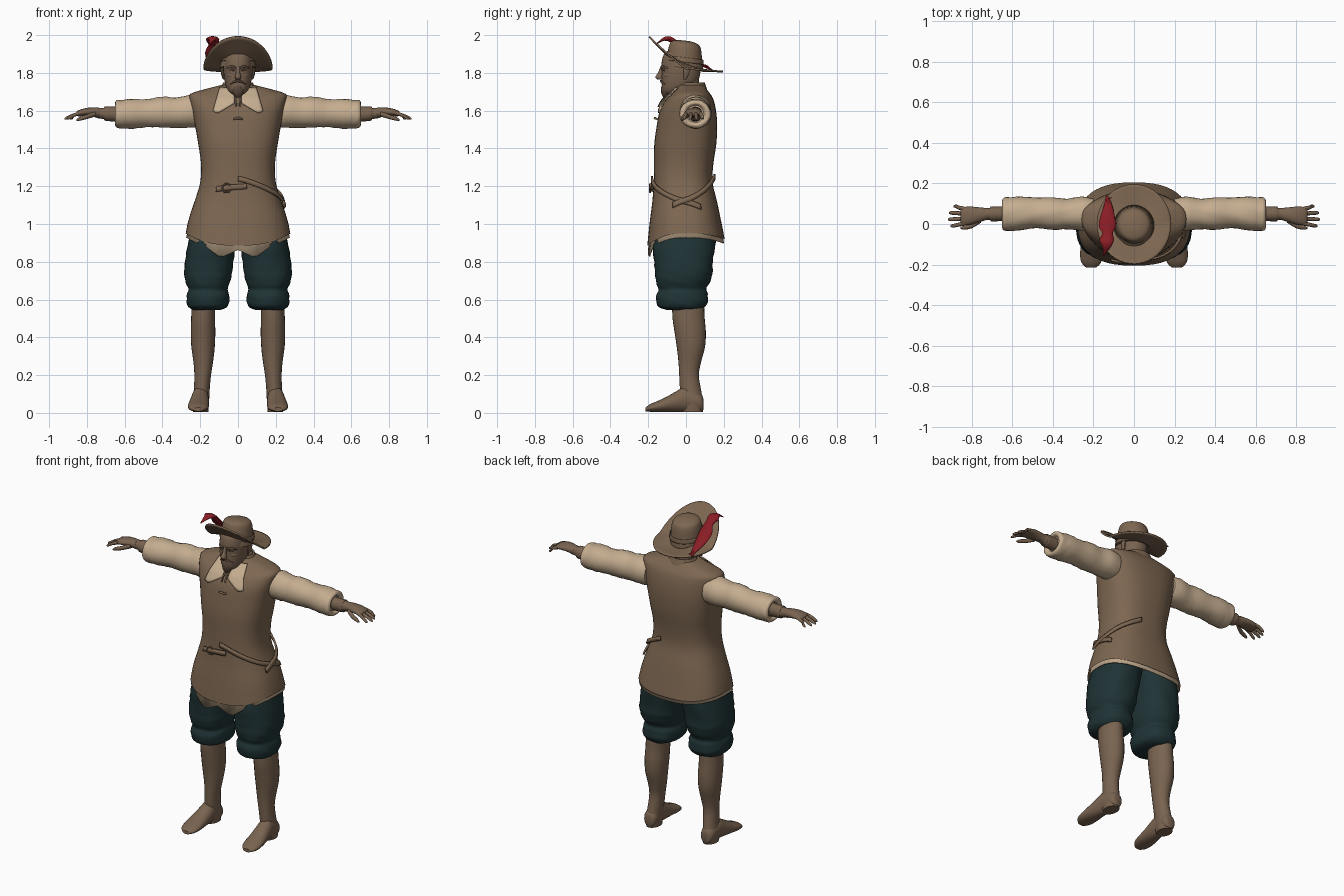
import bpy, bmesh, math
from math import sin, cos, pi, radians


def material(name, rgb):
    m = bpy.data.materials.new(name)
    m.diffuse_color = (*rgb, 1)
    return m


BROWN = material("brown leather", (0.205, 0.134, 0.082))
SKIN = material("tanned skin", (0.19, 0.125, 0.08))
LINEN = material("cream linen", (0.56, 0.42, 0.28))
TEAL = material("dark teal cloth", (0.014, 0.033, 0.036))
RED = material("red feather", (0.25, 0.012, 0.018))
HAIR = material("dark brown hair", (0.10, 0.065, 0.042))


def finish(name, bm, mat, mirror=False, thick=0, angle=45):
    bmesh.ops.recalc_face_normals(bm, faces=bm.faces)
    me = bpy.data.meshes.new(name)
    bm.to_mesh(me)
    bm.free()
    me.materials.append(mat)
    ob = bpy.data.objects.new(name, me)
    bpy.context.collection.objects.link(ob)
    bpy.ops.object.select_all(action='DESELECT')
    bpy.context.view_layer.objects.active = ob
    ob.select_set(True)
    bpy.ops.object.shade_smooth_by_angle(angle=radians(angle))
    if thick:
        s = ob.modifiers.new("thickness", 'SOLIDIFY')
        s.thickness, s.offset = thick, 0
    if mirror:
        ob.modifiers.new("mirror", 'MIRROR')
    return ob


def spline(rings, steps):
    """Catmull-Rom in-between rings for smooth profiles."""
    out = []
    for i in range(len(rings) - 1):
        p = [rings[max(0, min(len(rings) - 1, i + k))] for k in (-1, 0, 1, 2)]
        for s in range(steps):
            t = s / steps
            out.append([0.5 * (2*b + (c-a)*t + (2*a-5*b+4*c-d)*t*t + (3*b-a-3*c+d)*t**3)
                        for a, b, c, d in zip(*p)])
    return out + [list(rings[-1])]


def sgnpow(v, e):
    return math.copysign(abs(v) ** e, v)


def grid(rows, closed=True, caps=(False, False)):
    bm = bmesh.new()
    vs = [[bm.verts.new(p) for p in row] for row in rows]
    n = len(rows[0])
    for a, b in zip(vs, vs[1:]):
        for j in range(n if closed else n - 1):
            k = (j + 1) % n
            bm.faces.new((a[j], a[k], b[k], b[j]))
    for cap, ring in zip(caps, (vs[0], vs[-1])):
        if cap:
            bm.faces.new(ring)
    return bm


def loft(name, rings, mat, axis='z', n=20, mirror=False, power=2.0, steps=3,
         wrinkle=0, warp=None, caps=(True, True), thick=0):
    """Rings are (position on axis, centre u, centre v, radius u, radius v)."""
    rows = []
    for i, (a, cu, cv, ru, rv) in enumerate(spline(rings, steps)):
        row = []
        for j in range(n):
            t = 2 * pi * j / n
            f = 1 + wrinkle * sin(3*t + 45*a) * sin(70*a + 2*sin(2*t))
            u = cu + ru * f * sgnpow(cos(t), 2 / power)
            v = cv + rv * f * sgnpow(sin(t), 2 / power)
            p = {'x': (a, u, v), 'y': (u, a, v), 'z': (u, v, a)}[axis]
            row.append(warp(p, t, i) if warp else p)
        rows.append(row)
    return finish(name, grid(rows, True, caps), mat, mirror, thick)


# Doublet: fitted waist, flared skirt with a hem that rises at the hips
POW = 2.5
TORSO = [(.91, 0, 0, .277, .205), (1.02, 0, -.003, .262, .188), (1.12, 0, -.007, .23, .171),
         (1.22, 0, -.015, .2, .156), (1.32, 0, -.012, .196, .157), (1.42, 0, -.004, .21, .164),
         (1.52, 0, .005, .227, .16), (1.60, 0, .01, .243, .149), (1.66, 0, .02, .256, .125),
         (1.69, 0, .028, .25, .1), (1.715, 0, .03, .17, .078), (1.735, 0, .025, .09, .068)]


def torso(z):
    for a, b in zip(TORSO, TORSO[1:]):
        if z <= b[0]:
            t = max(0, (z - a[0]) / (b[0] - a[0]))
            return [p + (q - p) * t for p, q in zip(a, b)][2:]
    return TORSO[-1][2:]


def hem(t):
    return -.025 + .065 * cos(t) ** 2 + (.035 * sin(t) ** 2 if sin(t) > 0 else 0)


def doublet_hem(p, t, i):
    return (p[0], p[1], p[2] + hem(t) * max(0, 1 - i / 3))


def shirt_hem(p, t, i):
    drop = .045 * max(0, 1 - abs(abs(p[0]) - .09) / .085) if p[1] < 0 else 0
    return (p[0], p[1], p[2] + (hem(t) - .022 - drop if i == 0 else 0))


loft("doublet", TORSO, BROWN, n=48, power=POW, warp=doublet_hem, caps=(False, True))
loft("shirt_tail", [(.91, 0, 0, .272, .199), (1.03, 0, 0, .245, .172)], LINEN, n=64,
     power=POW, steps=1, warp=shirt_hem, caps=(False, True), thick=.006)

# Standing collar and neck
loft("standing_collar", [(1.70, 0, .025, .098, .085), (1.73, 0, .03, .082, .07),
     (1.748, 0, .032, .074, .062)], BROWN, n=28, caps=(False, False), thick=.01)
loft("neck", [(1.6, 0, .01, .065, .075), (1.67, 0, .005, .058, .07), (1.78, 0, .0, .055, .068)],
     SKIN, n=24)


# Linen collar flaps laid over the chest
def chest(x, z, off):
    cy, rx, ry = torso(z)
    q = max(0, 1 - (abs(x) / rx) ** POW)
    return (x, cy - ry * q ** (1 / POW) - off, z)


rows = []
for i in range(9):
    u = i / 8
    row = []
    for j in range(9):
        w = j / 8
        x = (.022 + .075*u) * (1-w) + (.018 + .115*u) * w
        bottom = 1.64 - .055 * (1 - abs(u - .8) / .8)
        row.append(chest(x, 1.722 * (1-w) + bottom * w, .012))
    rows.append(row)
finish("collar_flap", grid(rows, False), LINEN, True, .006)
loft("collar_lace", [(1.70, .012, -.085, .004, .005), (1.66, .009, -.125, .005, .005),
     (1.62, .012, -.147, .005, .005)], BROWN, n=8, mirror=True)
loft("lace_knot", [(-.025, -.152, 1.555, .004, .004), (0, -.164, 1.56, .007, .007),
     (.025, -.152, 1.555, .004, .004)], BROWN, 'x', 8)


# Diagonal sword straps and belt tongue with buckle
def strap(name, a0, z0, a1, z1, off=.01):
    rows = []
    for i in range(25):
        f = i / 24
        t, z = radians(a0 + (a1 - a0) * f), z0 + (z1 - z0) * f
        row = []
        for dz in (-.014, .014):
            cy, rx, ry = torso(z + dz)
            row.append(((rx + off) * sgnpow(cos(t), 2 / POW),
                        cy + (ry + off) * sgnpow(sin(t), 2 / POW), z + dz))
        rows.append(row)
    finish(name, grid(rows, False), BROWN, thick=.01)


strap("front_strap", -90, 1.24, 22, 1.09)
strap("back_strap", 75, 1.25, -15, 1.10, .014)
strap("belt_tongue", -115, 1.185, -82, 1.20, .018)
bpy.ops.mesh.primitive_torus_add(location=(-.06, -.19, 1.19), rotation=(pi/2, 0, 0),
                                 major_radius=.022, minor_radius=.005,
                                 major_segments=20, minor_segments=8)
bpy.context.object.name = "buckle"
bpy.context.object.data.materials.append(BROWN)

# Sleeves, forearms and hands
loft("sleeve", [(.2, .05, 1.595, .075, .082), (.26, .05, 1.596, .084, .086),
     (.33, .05, 1.59, .075, .08), (.40, .052, 1.592, .08, .082), (.48, .054, 1.586, .075, .074),
     (.56, .052, 1.584, .083, .079), (.61, .05, 1.582, .083, .076), (.642, .05, 1.582, .081, .073),
     (.65, .05, 1.582, .062, .056), (.635, .05, 1.582, .045, .045)],
     LINEN, 'x', 28, True, wrinkle=.03)
loft("forearm", [(.6, .05, 1.582, .036, .04), (.66, .05, 1.582, .036, .039),
     (.705, .05, 1.584, .037, .037), (.71, .05, 1.585, .03, .03), (.75, .049, 1.588, .029, .027)],
     SKIN, 'x', 20, True)
loft("palm", [(.73, .049, 1.588, .03, .027), (.77, .045, 1.592, .038, .025),
     (.81, .041, 1.592, .045, .021), (.845, .039, 1.586, .044, .016), (.855, .039, 1.583, .036, .01)],
     SKIN, 'x', 20, True)
for k, (name, tip) in enumerate([("index", .905), ("middle", .918), ("ring", .912), ("little", .89)]):
    y = .003 + .024 * k
    d = (k - 1.5) * .004
    loft(name + "_finger", [(.835, y, 1.587, .011, .011), (.865, y + d, 1.578, .010, .010),
         (tip - .012, y + 2*d, 1.562, .009, .009), (tip, y + 2*d, 1.556, .004, .004)],
         SKIN, 'x', 10, True)
loft("thumb", [(.755, .02, 1.582, .014, .014), (.80, -.008, 1.568, .013, .013),
     (.84, -.018, 1.556, .010, .010), (.855, -.02, 1.55, .004, .004)], SKIN, 'x', 10, True)

# Breeches: full thigh, gathered at the knee
loft("breeches_leg", [(.98, .12, 0, .125, .16), (.88, .142, -.01, .128, .165),
     (.80, .152, -.012, .128, .155), (.74, .157, -.012, .127, .152), (.69, .16, -.018, .117, .142),
     (.655, .16, -.02, .103, .126), (.63, .16, -.02, .111, .135), (.59, .16, -.02, .113, .137),
     (.56, .16, -.02, .102, .122), (.545, .165, -.01, .072, .09)],
     TEAL, n=32, mirror=True, power=2.3, wrinkle=.025)

# Legs and feet
loft("lower_leg", [(.6, .182, .01, .062, .085), (.5, .185, .014, .063, .085),
     (.43, .185, .022, .065, .083), (.35, .185, .026, .062, .075), (.27, .184, .02, .052, .06),
     (.2, .187, .016, .044, .052), (.12, .192, .024, .042, .056), (.06, .197, .03, .044, .06),
     (.005, .197, .033, .04, .056)], SKIN, n=24, mirror=True)
loft("foot", [(.092, .197, .045, .02, .03), (.075, .197, .055, .04, .05),
     (0, .2, .072, .045, .067), (-.05, .203, .06, .05, .055), (-.10, .207, .046, .054, .041),
     (-.15, .21, .034, .056, .029), (-.19, .211, .026, .048, .02), (-.215, .211, .018, .025, .01)],
     SKIN, 'y', 20, True, warp=lambda p, t, i: (p[0], p[1], max(.003, p[2])))

# Head, nose, brow, ears, beard
loft("head", [(1.682, 0, -.075, .022, .03), (1.70, 0, -.062, .047, .062), (1.73, 0, -.042, .064, .086),
     (1.77, 0, -.03, .073, .099), (1.81, 0, -.026, .077, .103), (1.85, 0, -.023, .078, .107),
     (1.9, 0, -.018, .074, .098), (1.93, 0, -.015, .05, .06)], SKIN, n=32, power=2.2)
loft("nose", [(1.835, 0, -.126, .010, .008), (1.80, 0, -.135, .011, .014),
     (1.778, 0, -.142, .017, .02), (1.765, 0, -.137, .014, .014)], SKIN, n=12)
loft("cheek", [(.022, -.11, 1.785, .01, .012), (.045, -.1, 1.787, .016, .016),
     (.062, -.08, 1.787, .012, .012)], SKIN, 'x', 12, True)
loft("brow", [(.012, -.131, 1.828, .004, .005), (.035, -.126, 1.833, .007, .007),
     (.062, -.096, 1.825, .004, .004)], HAIR, 'x', 10, True)
loft("eye", [(.018, -.126, 1.814, .004, .003), (.032, -.123, 1.815, .005, .006),
     (.046, -.115, 1.813, .004, .003)], HAIR, 'x', 10, True)
loft("ear", [(1.765, .076, -.005, .004, .008), (1.79, .08, .0, .009, .015),
     (1.82, .082, .004, .01, .018), (1.835, .08, .004, .005, .01)], SKIN, n=10, mirror=True)
loft("moustache", [(0, -.133, 1.757, .006, .006), (.02, -.129, 1.753, .007, .006),
     (.042, -.114, 1.74, .003, .003)], HAIR, 'x', 10, True)
loft("beard", [(1.67, 0, -.108, .012, .012), (1.69, 0, -.106, .028, .024),
     (1.715, 0, -.103, .034, .03), (1.732, 0, -.105, .018, .024)], HAIR, n=16)

# Hat: brim swept up at the front, low rounded crown with a band
rows = []
for i in range(9):
    w = i / 8
    row = []
    for j in range(48):
        t = 2 * pi * j / 48
        s = -sin(t)
        outer = 1.822 + (.17 * s ** 1.1 if s > 0 else .015 * s)
        row.append(((.085 + .098*w) * cos(t), (.088 + .108*w) * sin(t),
                    (1.845 + .035*s) * (1-w) + outer * w))
    rows.append(row)
finish("hat_brim", grid(rows), BROWN, thick=.009)


def tilt(p, t, i):
    return (p[0], p[1], p[2] - .12 * p[1])


loft("hat_crown", [(1.825, 0, -.01, .096, .1), (1.88, 0, -.008, .09, .093),
     (1.93, 0, -.005, .084, .085), (1.958, 0, -.005, .07, .071), (1.97, 0, -.005, .03, .03)],
     BROWN, n=36, warp=tilt)
loft("hat_band", [(1.855, 0, -.009, .098, .101), (1.88, 0, -.008, .095, .098)], BROWN,
     n=36, warp=tilt, caps=(False, False), thick=.004)

# Feather along the side of the crown, with a trailing wisp
loft("feather", [(.14, -.135, 1.815, .004, .004), (.10, -.128, 1.835, .018, .008),
     (.04, -.13, 1.868, .035, .014), (-.01, -.132, 1.91, .042, .018), (-.045, -.13, 1.95, .026, .018),
     (-.08, -.135, 1.976, .036, .016), (-.115, -.135, 1.98, .02, .01), (-.155, -.15, 1.955, .003, .003)],
     RED, 'y', 14)
loft("feather_wisp", [(.13, -.115, 1.82, .004, .004), (.12, -.13, 1.83, .006, .005),
     (.10, -.12, 1.84, .008, .006)], RED, 'y', 8)
